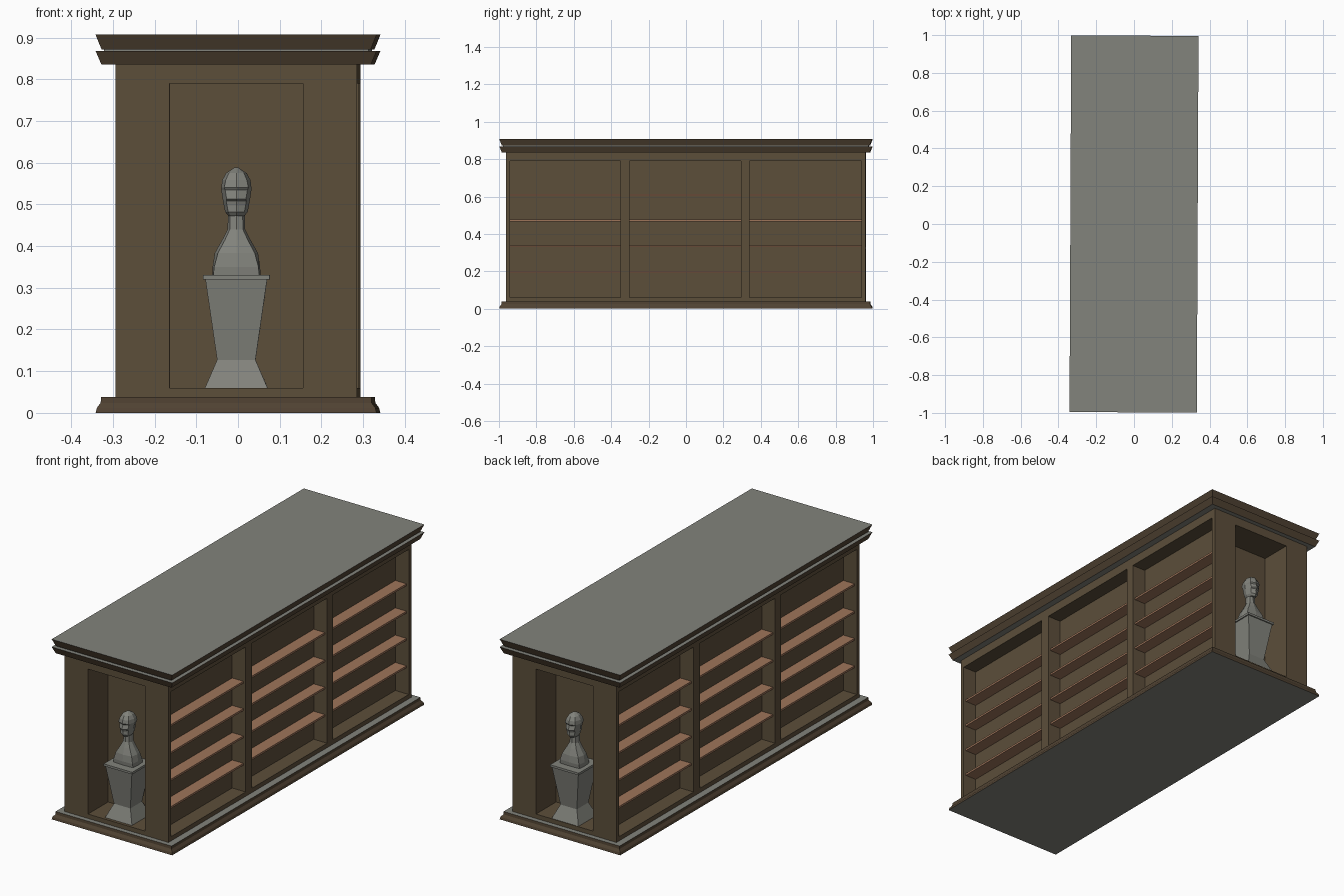
import bpy, bmesh, math
from mathutils import Matrix, Vector

if "Cube" in bpy.data.objects:
    bpy.data.objects.remove(bpy.data.objects["Cube"])

def srgb(r, g, b):
    return tuple((c / 255 / 12.92) if c < 11 else ((c / 255 + 0.055) / 1.055) ** 2.4
                 for c in (r, g, b)) + (1.0,)

def material(name, rgb):
    m = bpy.data.materials.new(name)
    m.diffuse_color = srgb(*rgb)
    m.use_nodes = True
    m.node_tree.nodes["Principled BSDF"].inputs["Base Color"].default_value = m.diffuse_color
    return m

WOOD = material("dark_wood", (92, 78, 58))
TRIM = material("trim_wood", (80, 66, 50))
SHELF = material("shelf_wood", (158, 117, 90))
STONE = material("grey_stone", (130, 131, 124))
TURN = -0.0045   # the whole case stands very slightly turned

def finish(name, bm, mats):
    bmesh.ops.recalc_face_normals(bm, faces=bm.faces)
    me = bpy.data.meshes.new(name)
    bm.to_mesh(me)
    bm.free()
    for m in mats:
        me.materials.append(m)
    ob = bpy.data.objects.new(name, me)
    bpy.context.collection.objects.link(ob)
    ob.rotation_euler.z = TURN
    return ob

def box(bm, x0, x1, y0, y1, z0, z1):
    size = Vector((x1 - x0, y1 - y0, z1 - z0))
    mid = Vector((x0 + x1, y0 + y1, z0 + z1)) / 2
    bmesh.ops.create_cube(bm, size=1, matrix=Matrix.Translation(mid) @ Matrix.Diagonal((*size, 1)))

def loft(bm, rings):
    """Skin a stack of closed rings and cap both ends."""
    vs = [[bm.verts.new(p) for p in r] for r in rings]
    n = len(vs[0])
    for a, b in zip(vs, vs[1:]):
        for i in range(n):
            bm.faces.new((a[i], a[(i + 1) % n], b[(i + 1) % n], b[i]))
    bm.faces.new(vs[0])
    bm.faces.new(vs[-1])

def rect(z, hx, hy):
    return [(-hx, -hy, z), (hx, -hy, z), (hx, hy, z), (-hx, hy, z)]

# Body: solid case with recessed shelf bays and statue niches
BAYS = [(-0.94, -0.35), (-0.30, 0.295), (0.34, 0.94)]
bm = bmesh.new()
box(bm, -0.29, 0.29, -0.96, 0.96, 0.03, 0.845)
body = finish("bookcase_body", bm, [WOOD])
bm = bmesh.new()
for s in (-1, 1):
    for a, b in BAYS:
        y0, y1 = sorted((a * s, b * s))
        x0, x1 = sorted((0.215 * s, 0.35 * s))
        box(bm, x0, x1, y0, y1, 0.06, 0.79)
    y0, y1 = sorted((0.80 * s, 1.05 * s))
    box(bm, -0.16, 0.16, y0, y1, 0.06, 0.79)
cutter = finish("recess_cutter", bm, [WOOD])
cutter.hide_render = True
mod = body.modifiers.new("recesses", 'BOOLEAN')
mod.operation = 'DIFFERENCE'
mod.solver = 'EXACT'
mod.object = cutter
bpy.context.view_layer.objects.active = body
bpy.ops.object.modifier_apply(modifier=mod.name)
bpy.data.objects.remove(cutter)

# Shelves
bm = bmesh.new()
for s in (-1, 1):
    for a, b in BAYS:
        y0, y1 = sorted((a * s, b * s))
        x0, x1 = sorted((0.214 * s, 0.277 * s))
        for z in (0.196, 0.334, 0.471, 0.609):
            box(bm, x0, x1, y0, y1, z - 0.005, z + 0.005)
finish("shelves", bm, [SHELF])

# Mouldings: wooden sides, grey level faces
def moulding(name, profile):
    bm = bmesh.new()
    loft(bm, [rect(z, 0.337 - d, 0.997 - d) for z, d in profile])
    ob = finish(name, bm, [TRIM, STONE])
    for p in ob.data.polygons:
        p.material_index = 1 if abs(p.normal.z) > 0.9 else 0

moulding("base_moulding", [(0, 0), (0.012, 0.003), (0.024, 0.012), (0.038, 0.013)])
moulding("lower_cornice", [(0.835, 0.014), (0.868, 0)])
moulding("upper_cornice", [(0.872, 0.014), (0.907, 0)])
bm = bmesh.new()
loft(bm, [rect(0.86, 0.317, 0.977), rect(0.88, 0.317, 0.977)])
finish("cornice_gap", bm, [STONE])

# Busts on pedestals, one in each end niche
def ring8(z, hx, front, back, square):
    pts = []
    for k in range(8):
        a = k * math.pi / 4
        x, y = math.sin(a), -math.cos(a)
        if k % 2:
            x, y = math.copysign(square, x), math.copysign(square, y)
        pts.append((x * hx, y * (front if y < 0 else back), z))
    return pts

# z, half width, front reach, back reach, corner squareness
SHOULDERS = [(0.330, 0.058, 0.040, 0.040, 0.95), (0.350, 0.057, 0.042, 0.040, 0.93),
             (0.383, 0.052, 0.040, 0.036, 0.85), (0.415, 0.034, 0.030, 0.030, 0.8),
             (0.440, 0.021, 0.021, 0.027, 0.75), (0.485, 0.020, 0.018, 0.027, 0.75)]
HEAD = [(0.472, 0.019, 0.034, 0.026, 0.7), (0.482, 0.027, 0.041, 0.030, 0.72),
        (0.497, 0.030, 0.039, 0.033, 0.74), (0.508, 0.032, 0.041, 0.036, 0.75),
        (0.513, 0.033, 0.050, 0.038, 0.70), (0.534, 0.036, 0.040, 0.041, 0.74),
        (0.540, 0.036, 0.043, 0.042, 0.80), (0.558, 0.034, 0.041, 0.040, 0.75),
        (0.575, 0.025, 0.031, 0.031, 0.72), (0.588, 0.005, 0.006, 0.008, 0.7)]

def statue(prefix, y, angle):
    place = Matrix.Translation((0, y, 0)) @ Matrix.Rotation(angle, 4, 'Z')
    bm = bmesh.new()
    loft(bm, [rect(z, h, h) for z, h in ((0.06, 0.075), (0.127, 0.046), (0.320, 0.074),
                                         (0.320, 0.080), (0.331, 0.080))])
    bm.transform(place)
    finish(prefix + "_pedestal", bm, [STONE])
    bm = bmesh.new()
    loft(bm, [ring8(*r) for r in SHOULDERS])
    loft(bm, [ring8(*r) for r in HEAD])
    bm.transform(place)
    finish(prefix + "_bust", bm, [STONE])

statue("front", -0.870, 0)
statue("back", 0.882, math.pi)
